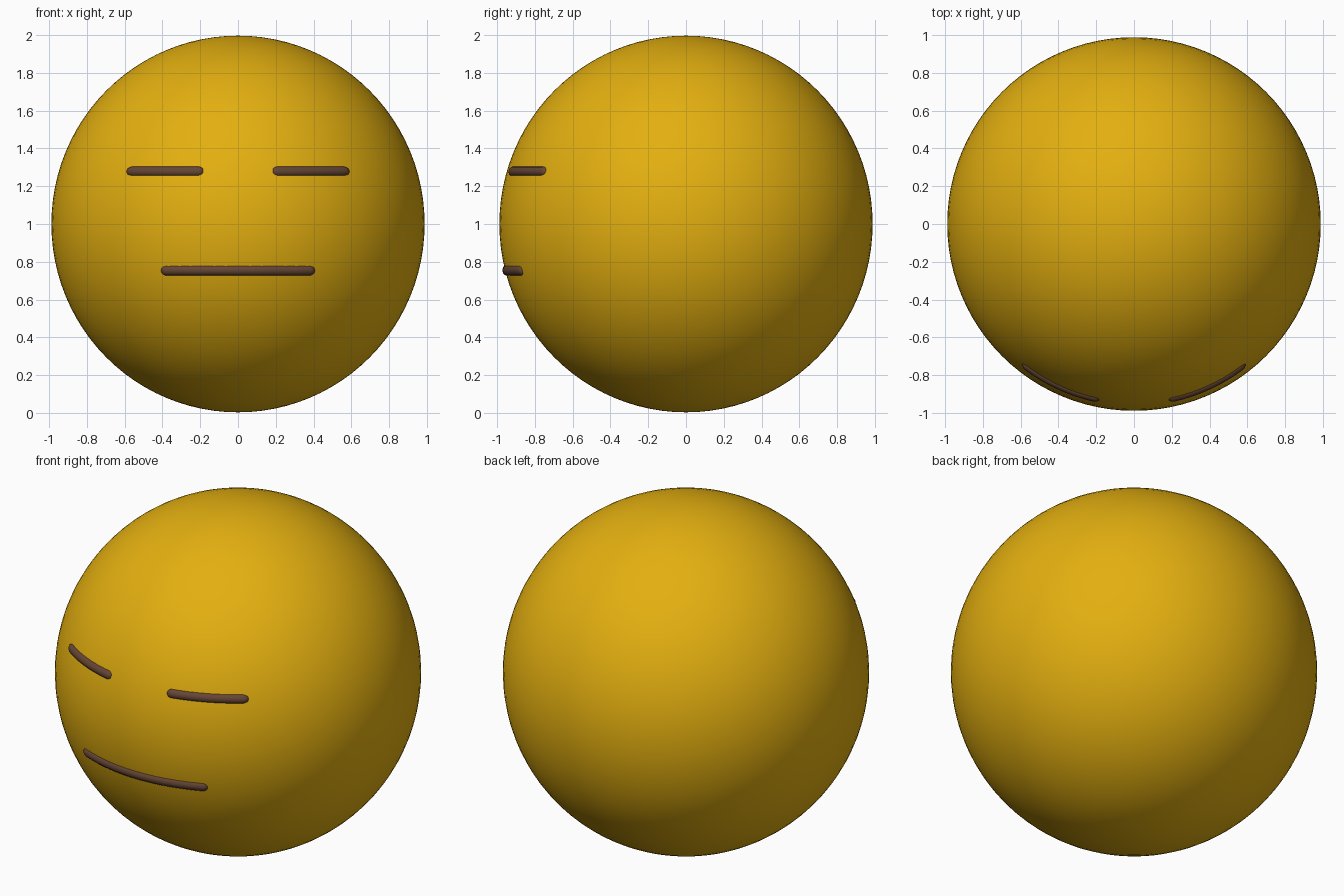
import bpy, math

if "Cube" in bpy.data.objects:
    bpy.data.objects.remove(bpy.data.objects["Cube"])

CENTRE_Z = 1.0
R_XY, R_Z = 0.988, 0.997


def material(name, rgb):
    m = bpy.data.materials.new(name)
    m.diffuse_color = (*rgb, 1.0)
    m.use_nodes = True
    m.node_tree.nodes["Principled BSDF"].inputs["Base Color"].default_value = m.diffuse_color
    return m


yellow = material("golden yellow", (0.77, 0.43, 0.005))
brown = material("dark brown", (0.13, 0.06, 0.035))

# Round head
bpy.ops.mesh.primitive_uv_sphere_add(segments=96, ring_count=48, radius=1,
                                     location=(0, 0, CENTRE_Z))
head = bpy.context.object
head.name = "head"
head.scale = (R_XY, R_XY, R_Z)
bpy.ops.object.transform_apply(location=False, rotation=False, scale=True)
bpy.ops.object.shade_smooth()
head.data.materials.append(yellow)


def bar(name, x0, x1, z, radius, sink):
    """Round-ended tube lying along the front of the head at height z."""
    ring = R_XY * math.sqrt(1 - ((z - CENTRE_Z) / R_Z) ** 2) - sink
    # stations with a quarter-circle taper at both ends
    cap = [(radius * (1 - math.cos(a)), max(math.sin(a), 0.02))
           for a in (i * math.pi / 10 for i in range(6))]
    n = 16
    a, b = x0 + radius, x1 - radius
    stations = [(x0 + d, r) for d, r in cap]
    stations += [(a + (b - a) * i / n, 1.0) for i in range(1, n)]
    stations += [(x1 - d, r) for d, r in reversed(cap)]
    curve = bpy.data.curves.new(name, 'CURVE')
    curve.dimensions = '3D'
    curve.bevel_depth = radius
    curve.bevel_resolution = 4
    curve.use_fill_caps = True
    s = curve.splines.new('POLY')
    s.points.add(len(stations) - 1)
    for p, (x, r) in zip(s.points, stations):
        p.co = (x, -math.sqrt(ring * ring - x * x), z, 1)
        p.radius = r
    s.use_smooth = True
    curve.materials.append(brown)
    ob = bpy.data.objects.new(name, curve)
    bpy.context.collection.objects.link(ob)
    bpy.ops.object.select_all(action='DESELECT')
    ob.select_set(True)
    bpy.context.view_layer.objects.active = ob
    bpy.ops.object.convert(target='MESH')
    bpy.context.object.name = name
    bpy.ops.object.shade_smooth()


# Closed eyes and straight mouth
bar("left_eye", -0.585, -0.178, 1.277, 0.028, 0.014)
bar("right_eye", 0.178, 0.585, 1.277, 0.028, 0.014)
bar("mouth", -0.405, 0.405, 0.755, 0.03, 0.015)
